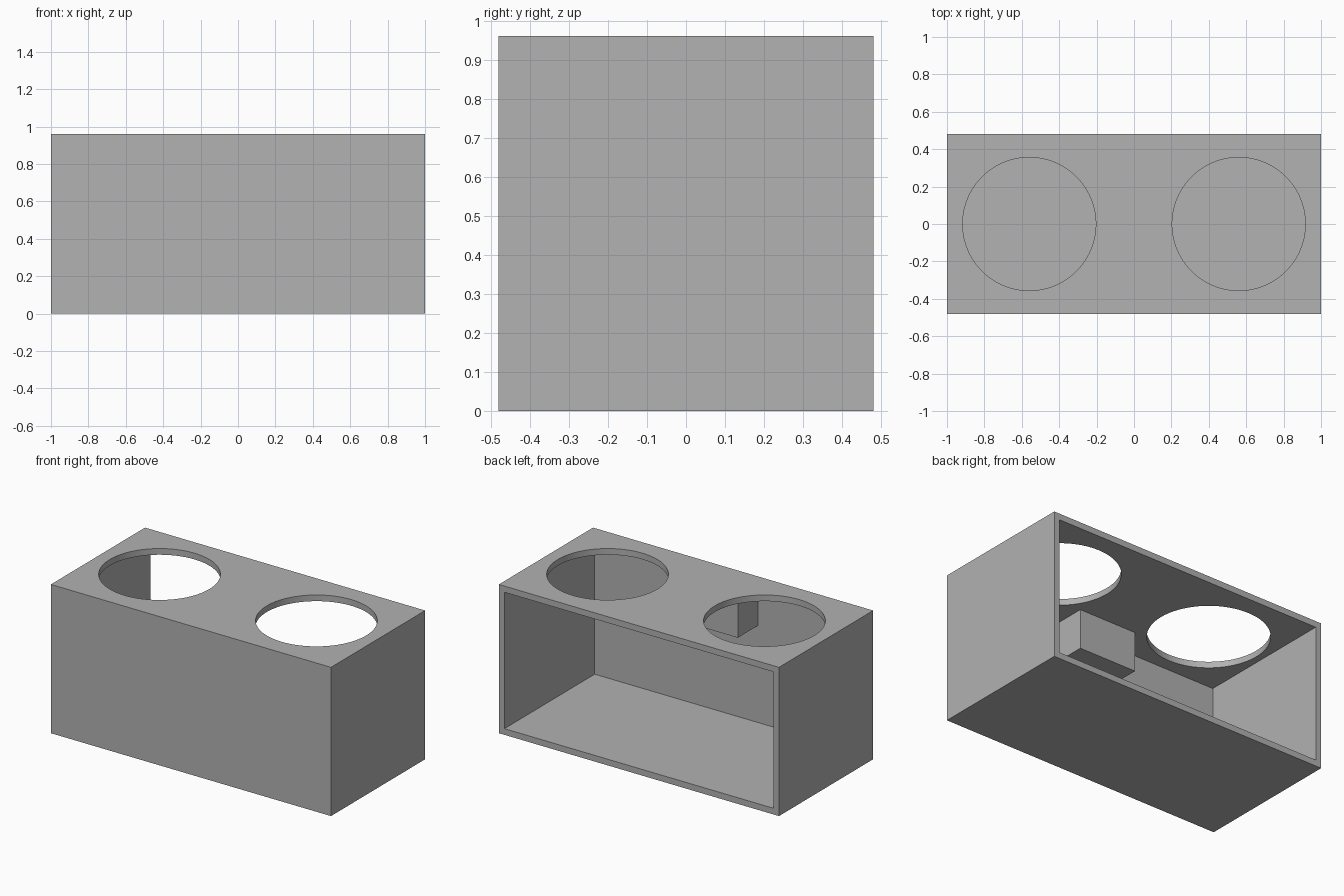
import bpy
import math

# Remove the default cube
cube = bpy.data.objects.get("Cube")
if cube:
    bpy.data.objects.remove(cube, do_unlink=True)

LENGTH, DEPTH, HEIGHT = 2.0, 0.96, 0.96
WALL = 0.04
HOLE_X, HOLE_R = 0.56, 0.356
BLOCK_W, BLOCK_D, BLOCK_H = 0.41, 0.205, 0.255

# One plain grey for everything
grey = bpy.data.materials.new("plain grey")
grey.use_nodes = True
color = (0.445, 0.445, 0.445, 1.0)
grey.diffuse_color = color
grey.node_tree.nodes["Principled BSDF"].inputs["Base Color"].default_value = color


def box(name, low, high):
    """Axis-aligned box between two opposite corners."""
    center = [(a + b) / 2 for a, b in zip(low, high)]
    bpy.ops.mesh.primitive_cube_add(size=1, location=center)
    obj = bpy.context.object
    obj.name = name
    obj.scale = [b - a for a, b in zip(low, high)]
    bpy.ops.object.transform_apply(location=True, rotation=False, scale=True)
    obj.data.materials.append(grey)
    return obj


def cut(target, cutter):
    """Subtract the cutter from the target and discard it."""
    mod = target.modifiers.new("cut", "BOOLEAN")
    mod.operation = "DIFFERENCE"
    mod.solver = "EXACT"
    mod.object = cutter
    bpy.context.view_layer.objects.active = target
    bpy.ops.object.modifier_apply(modifier=mod.name)
    bpy.data.objects.remove(cutter, do_unlink=True)


hx, hy = LENGTH / 2, DEPTH / 2
ceiling = HEIGHT - WALL
inner_front = -hy + WALL

# Outer shell, hollowed from the back
shell = box("shell", (-hx, -hy, 0), (hx, hy, HEIGHT))
cut(shell, box("cavity_cutter",
               (-hx + WALL, inner_front, WALL),
               (hx - WALL, hy + WALL, ceiling)))

# Two round openings in the top panel
for side in (-1, 1):
    bpy.ops.mesh.primitive_cylinder_add(
        vertices=96, radius=HOLE_R, depth=WALL * 4,
        location=(side * HOLE_X, 0, HEIGHT))
    hole = bpy.context.object
    hole.data.materials.append(grey)
    cut(shell, hole)

# Block under the top panel, between the openings, against the front wall
block = box("inner_block",
            (-BLOCK_W / 2, inner_front, ceiling - BLOCK_H),
            (BLOCK_W / 2, inner_front + BLOCK_D, ceiling))

# Smooth hole rims, sharp box edges
bpy.ops.object.select_all(action="DESELECT")
shell.select_set(True)
bpy.context.view_layer.objects.active = shell
bpy.ops.object.shade_smooth_by_angle(angle=math.radians(30))
